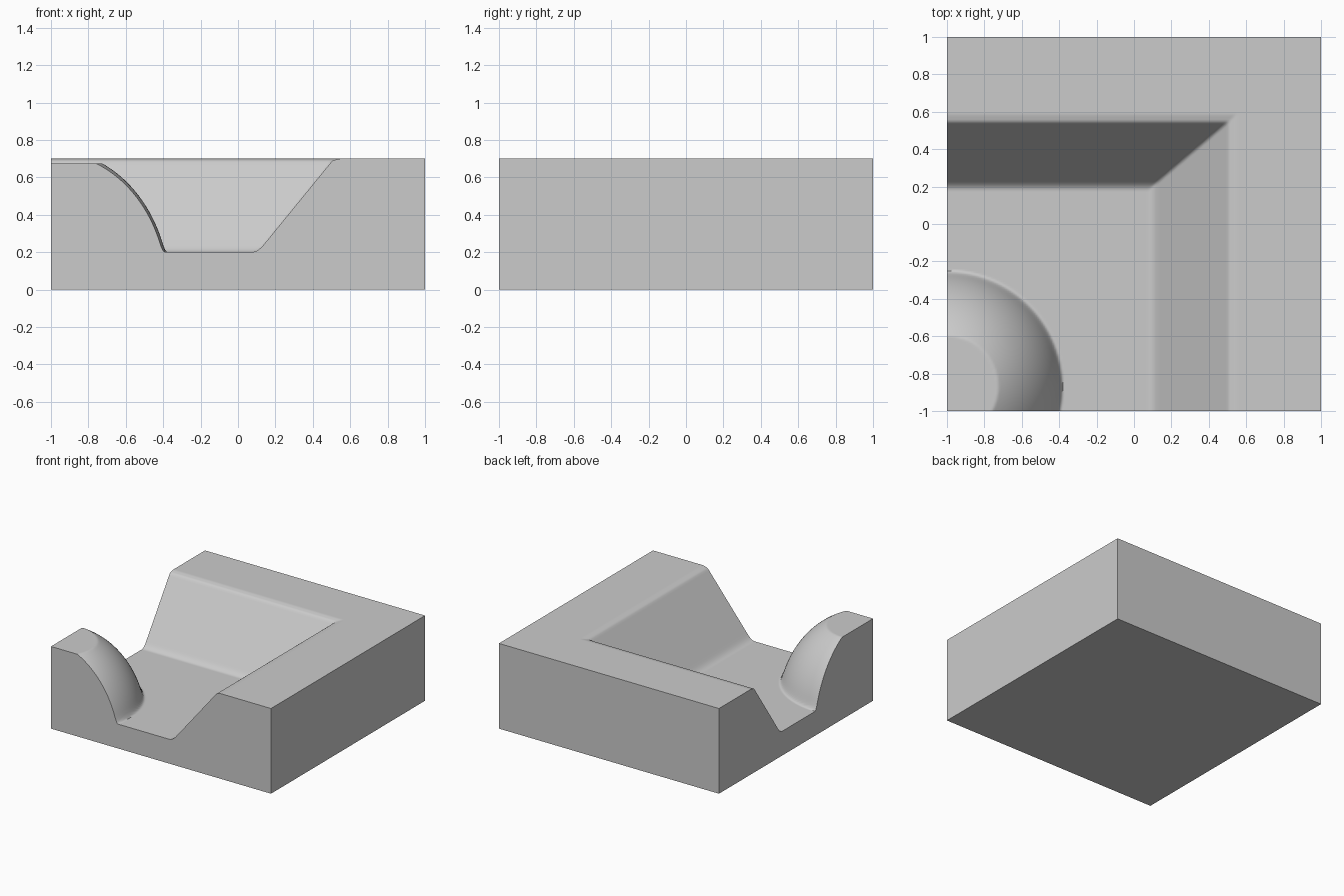
import bpy
import bmesh
import math

cube = bpy.data.objects.get("Cube")
if cube:
    bpy.data.objects.remove(cube, do_unlink=True)

FLOOR, LIP, TOP = 0.2, 0.69, 0.7


def smooth_max(a, b, k):
    blend = max(k - abs(a - b), 0) / k
    return max(a, b) + blend * blend * k / 4


def wall(pos, foot, crest):
    """Straight slope up to the lip, then a soft rim up to the plateau."""
    slope = FLOOR + (pos - foot) * (LIP - FLOOR) / (crest - foot)
    rim = LIP + (pos - crest) * 0.25
    return min(slope, max(rim, LIP), TOP)


def mound(x, y):
    """Flat-topped dome on the edge of the block."""
    d2 = (x + 1) ** 2 + (y + 0.87) ** 2
    return min(math.sqrt(max(0.56 - 1.4 * d2, 0)), 0.675)


def height(x, y):
    valley = max(wall(x, 0.105, 0.505), wall(y, 0.205, 0.545))
    z = smooth_max(FLOOR, valley, 0.04)
    z = smooth_max(z, mound(x, y), 0.06)
    return min(z, TOP)


# Ground surface
bm = bmesh.new()
bmesh.ops.create_grid(bm, x_segments=200, y_segments=200, size=1)
for v in bm.verts:
    v.co.z = height(v.co.x, v.co.y)

# Straight sides and flat underside
rim_edges = [e for e in bm.edges if e.is_boundary]
skirt = bmesh.ops.extrude_edge_only(bm, edges=rim_edges)["geom"]
for v in skirt:
    if isinstance(v, bmesh.types.BMVert):
        v.co.z = 0
base_edges = [e for e in bm.edges if e.is_boundary]
bmesh.ops.contextual_create(bm, geom=base_edges)
bmesh.ops.recalc_face_normals(bm, faces=bm.faces)

mesh = bpy.data.meshes.new("terrain_block")
bm.to_mesh(mesh)
bm.free()
block = bpy.data.objects.new("terrain_block", mesh)
bpy.context.collection.objects.link(block)

# Plain grey
grey = bpy.data.materials.new("plain_grey")
grey.use_nodes = True
colour = (0.6, 0.6, 0.6, 1)
grey.diffuse_color = colour
grey.node_tree.nodes["Principled BSDF"].inputs["Base Color"].default_value = colour
mesh.materials.append(grey)

# Smooth ground with sharp block edges
bpy.context.view_layer.objects.active = block
block.select_set(True)
bpy.ops.object.shade_smooth_by_angle(angle=math.radians(50))
